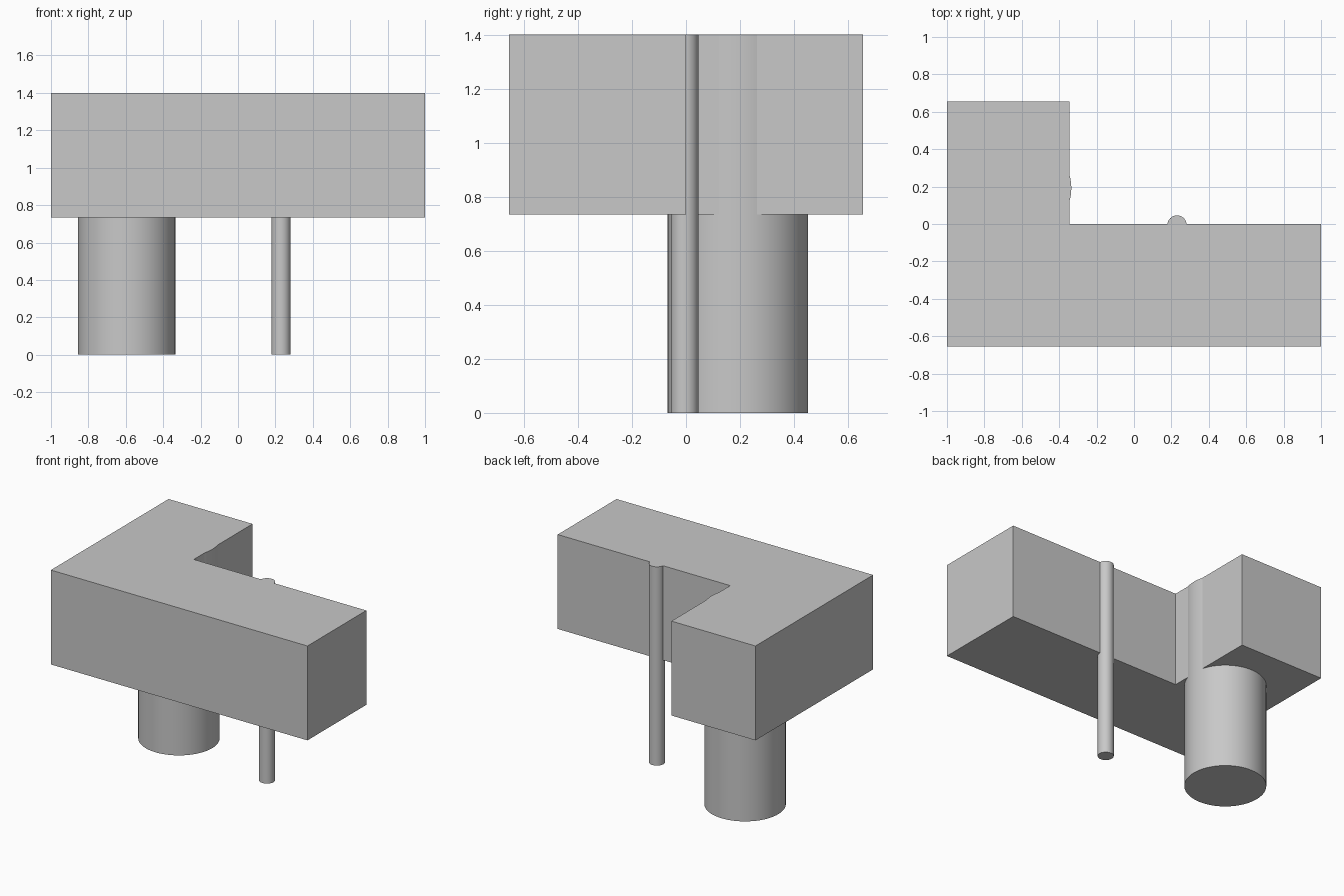
import bpy
import bmesh

cube = bpy.data.objects.get("Cube")
if cube:
    bpy.data.objects.remove(cube, do_unlink=True)

TOP = 1.4
UNDERSIDE = 0.735

grey = bpy.data.materials.new("plain_grey")
grey.use_nodes = True
colour = (0.58, 0.58, 0.58, 1)
grey.diffuse_color = colour
grey.node_tree.nodes["Principled BSDF"].inputs["Base Color"].default_value = colour


def prism(name, outline, bottom, top):
    """Extrude a flat outline upwards into a solid."""
    bm = bmesh.new()
    base = bm.faces.new([bm.verts.new((x, y, bottom)) for x, y in outline])
    result = bmesh.ops.extrude_face_region(bm, geom=[base], use_keep_orig=True)
    for item in result["geom"]:
        if isinstance(item, bmesh.types.BMVert):
            item.co.z = top
    bmesh.ops.recalc_face_normals(bm, faces=bm.faces)
    mesh = bpy.data.meshes.new(name)
    bm.to_mesh(mesh)
    bm.free()
    mesh.materials.append(grey)
    obj = bpy.data.objects.new(name, mesh)
    bpy.context.collection.objects.link(obj)
    return obj


def column(name, x, y, radius):
    """Round column running from the ground to the top of the block."""
    bpy.ops.mesh.primitive_cylinder_add(
        vertices=64, radius=radius, depth=TOP, location=(x, y, TOP / 2))
    obj = bpy.context.object
    obj.name = name
    obj.data.materials.append(grey)
    bpy.ops.object.shade_smooth_by_angle()
    return obj


# Raised L-shaped block, open at its back left corner
prism("upper_block",
      [(-1, -0.655), (1, -0.655), (1, 0), (-0.345, 0), (-0.345, 0.655), (-1, 0.655)],
      UNDERSIDE, TOP)

# Supports that bulge slightly out of the inner walls
column("wide_column", -0.595, 0.192, 0.26)
column("thin_column", 0.23, -0.005, 0.051)
